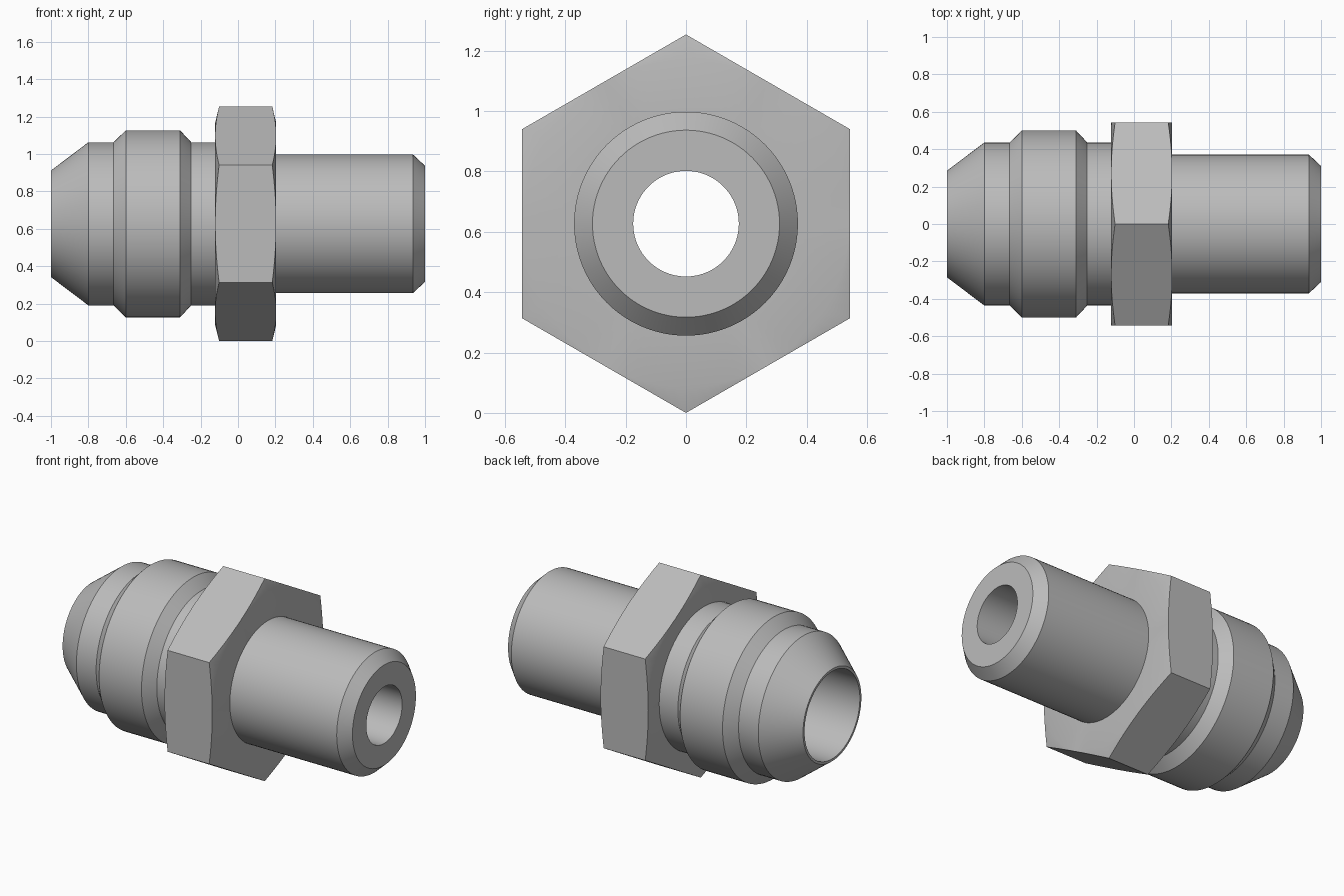
import bpy, bmesh, math

cube = bpy.data.objects.get("Cube")
if cube:
    bpy.data.objects.remove(cube, do_unlink=True)

AXIS_Z = 0.627          # height of the turning axis
FLAT = 0.543            # hexagon centre to flat
SEGMENTS = 96

steel = bpy.data.materials.new("steel grey")
steel.use_nodes = True
colour = (0.5, 0.5, 0.5, 1)
steel.diffuse_color = colour
steel.node_tree.nodes["Principled BSDF"].inputs["Base Color"].default_value = colour


def lathe(name, profile):
    """Closed loop of rings around x; each entry is (x, r) or a function of angle."""
    bm = bmesh.new()
    rings = []
    for point in profile:
        ring = []
        for i in range(SEGMENTS):
            a = 2 * math.pi * i / SEGMENTS
            x, r = point(a) if callable(point) else point
            ring.append(bm.verts.new((x, r * math.sin(a), AXIS_Z + r * math.cos(a))))
        rings.append(ring)
    for ring, nxt in zip(rings, rings[1:] + rings[:1]):
        for i in range(SEGMENTS):
            j = (i + 1) % SEGMENTS
            bm.faces.new((ring[i], ring[j], nxt[j], nxt[i]))
    bmesh.ops.recalc_face_normals(bm, faces=bm.faces)
    mesh = bpy.data.meshes.new(name)
    bm.to_mesh(mesh)
    bm.free()
    mesh.materials.append(steel)
    obj = bpy.data.objects.new(name, mesh)
    bpy.context.collection.objects.link(obj)
    bpy.ops.object.select_all(action="DESELECT")
    obj.select_set(True)
    bpy.context.view_layer.objects.active = obj
    bpy.ops.object.shade_smooth_by_angle(angle=math.radians(25))
    return obj


def hex_edge(x_end, direction):
    """Hexagon outline whose corners fall back along a shallow cone."""
    def point(a):
        off = (a % (math.pi / 3)) - math.pi / 6
        r = FLAT / math.cos(off)
        return x_end - direction * (r - FLAT) * 0.25, r
    return point


# Turned body: outside from nose to tail, then back through the stepped bore
lathe("fitting_body", [
    (-1, 0.285), (-0.8, 0.436), (-0.665, 0.436), (-0.6, 0.5),
    (-0.31, 0.5), (-0.25, 0.436), (0, 0.436), (0, 0.371),
    (0.935, 0.371), (1, 0.31),
    (1, 0.175), (0.1, 0.175), (0.04, 0.27), (-1, 0.27),
])

# Hexagonal wrench collar with chamfered corners
LEFT, RIGHT = -0.122, 0.204
lathe("hex_collar", [
    (LEFT, 0.32), (LEFT, FLAT - 0.002), hex_edge(LEFT, -1),
    hex_edge(RIGHT, 1), (RIGHT, FLAT - 0.002), (RIGHT, 0.32),
])
